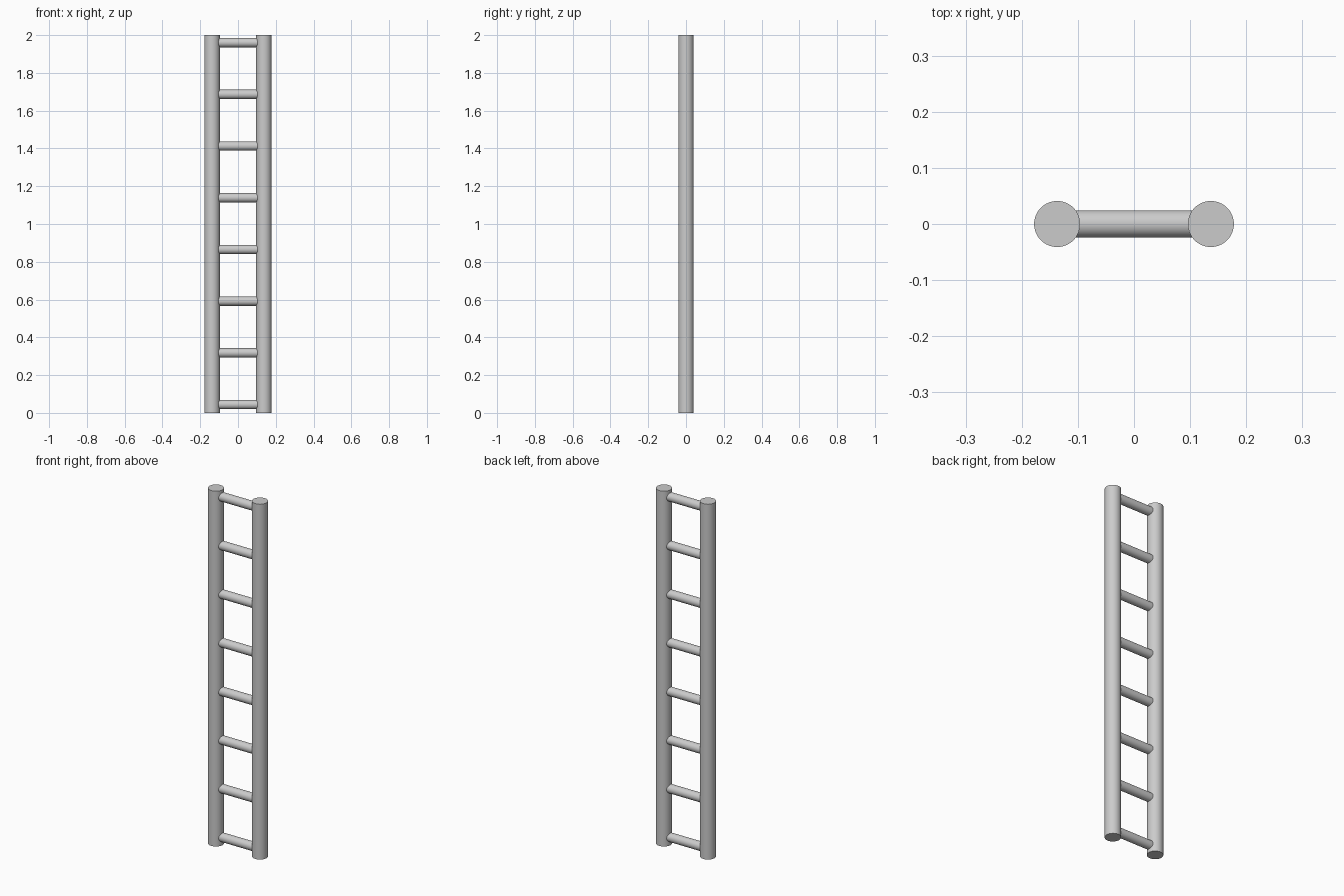
import bpy
import math

RAIL_RADIUS, RAIL_X, HEIGHT = 0.041, 0.137, 2.0
RUNG_RADIUS, RUNG_COUNT = 0.0245, 8
RUNG_LOW, RUNG_HIGH = 0.044, 1.96

cube = bpy.data.objects.get("Cube")
if cube:
    bpy.data.objects.remove(cube, do_unlink=True)

# One plain grey metal
grey = bpy.data.materials.new("grey_metal")
grey.use_nodes = True
colour = (0.6, 0.6, 0.6, 1.0)
grey.diffuse_color = colour
grey.node_tree.nodes["Principled BSDF"].inputs["Base Color"].default_value = colour


def tube(name, radius, length, location, rotation=(0, 0, 0)):
    bpy.ops.mesh.primitive_cylinder_add(
        vertices=64, radius=radius, depth=length, location=location, rotation=rotation)
    obj = bpy.context.object
    obj.name = name
    obj.data.materials.append(grey)
    bpy.ops.object.shade_smooth_by_angle(angle=math.radians(30))
    return obj


# Upright rails
for side, sign in (("left", 1), ("right", -1)):
    tube(f"{side}_rail", RAIL_RADIUS, HEIGHT, (sign * RAIL_X, 0, HEIGHT / 2))

# Evenly spaced rungs, ending inside the rails
for i in range(RUNG_COUNT):
    z = RUNG_LOW + (RUNG_HIGH - RUNG_LOW) * i / (RUNG_COUNT - 1)
    tube(f"rung_{i + 1}", RUNG_RADIUS, RAIL_X * 2, (0, 0, z), (0, math.pi / 2, 0))
